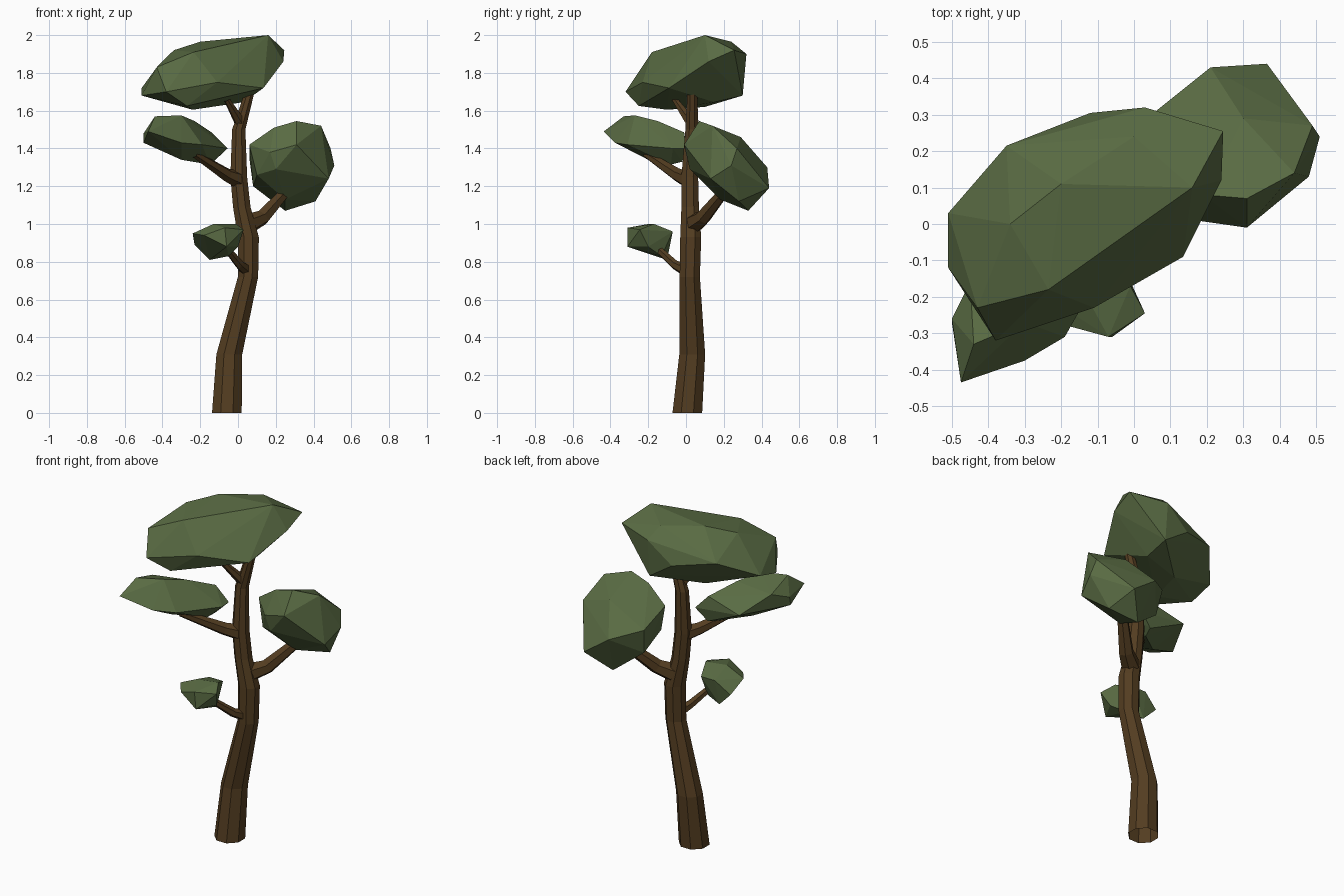
import bpy, bmesh, math
from mathutils import Vector


def material(name, rgb):
    m = bpy.data.materials.new(name)
    m.diffuse_color = (*rgb, 1)
    return m


BARK = material("brown bark", (0.088, 0.047, 0.015))
LEAF = material("olive green leaves", (0.100, 0.147, 0.056))


def finish(name, bm, mat):
    bmesh.ops.recalc_face_normals(bm, faces=bm.faces[:])
    me = bpy.data.meshes.new(name)
    bm.to_mesh(me)
    bm.free()
    me.materials.append(mat)
    ob = bpy.data.objects.new(name, me)
    bpy.context.collection.objects.link(ob)


def tube(name, path, sides, level=False):
    """Open faceted limb through (x, y, z, radius) stations; level keeps rings horizontal."""
    bm = bmesh.new()
    pts = [Vector(p[:3]) for p in path]
    rings = []
    for i, p in enumerate(path):
        d = pts[min(i + 1, len(pts) - 1)] - pts[max(i - 1, 0)]
        if level:
            u, v = Vector((1, 0, 0)), Vector((0, 1, 0))
        else:
            u = d.cross(Vector((0, 0, 1))).normalized()
            v = d.cross(u).normalized()
        ring = []
        for k in range(sides):
            a = math.tau * (k + 0.5) / sides
            ring.append(bm.verts.new(pts[i] + (u * math.cos(a) + v * math.sin(a)) * p[3]))
        rings.append(ring)
    for a, b in zip(rings, rings[1:]):
        for k in range(sides):
            n = (k + 1) % sides
            bm.faces.new((a[k], a[n], b[n], b[k]))
    finish(name, bm, BARK)


def clump(name, corners):
    """Faceted leaf mass wrapped around a few corner points."""
    bm = bmesh.new()
    for c in corners:
        bm.verts.new(c)
    res = bmesh.ops.convex_hull(bm, input=bm.verts[:])
    junk = {e for e in res["geom_interior"] + res["geom_unused"]
            if isinstance(e, bmesh.types.BMVert)}
    if junk:
        bmesh.ops.delete(bm, geom=list(junk), context='VERTS')
    finish(name, bm, LEAF)


# Trunk, swaying right then back to the middle
tube("trunk", [(-0.059, 0.007, 0, 0.085), (-0.046, 0.033, 0.31, 0.074),
               (0.053, 0.02, 0.72, 0.058), (0.055, 0.025, 0.93, 0.06),
               (0.02, 0.022, 1.09, 0.05), (0.004, 0.02, 1.25, 0.048),
               (0.004, 0.032, 1.50, 0.038), (0.065, 0.033, 1.71, 0.027)], 8, True)

# Branches, flared where they leave the trunk
tube("right_branch", [(0.055, 0.04, 1.0, 0.054), (0.13, 0.09, 1.035, 0.042),
                      (0.25, 0.20, 1.17, 0.03)], 6)
tube("left_branch", [(0.0, 0.01, 1.235, 0.046), (-0.06, -0.045, 1.26, 0.036),
                     (-0.23, -0.21, 1.37, 0.02)], 6)
tube("low_branch", [(0.045, 0.0, 0.755, 0.033), (0.01, -0.06, 0.785, 0.025),
                    (-0.06, -0.15, 0.87, 0.019)], 6)
tube("top_twig", [(0.01, 0.025, 1.54, 0.03), (-0.06, -0.06, 1.66, 0.016)], 6)

# Leaf clumps: upper corners first, then rim, then underside
clump("top_leaves", [
    (-0.34, 0, 1.92), (-0.2, 0.11, 1.965), (0.16, 0.1, 2.0), (0, 0.24, 1.965),
    (-0.235, -0.18, 1.91), (-0.43, -0.23, 1.83), (-0.35, 0.215, 1.82), (-0.12, 0.305, 1.78),
    (0.245, 0.255, 1.92), (0.03, 0.32, 1.90), (0.24, 0.12, 1.86), (-0.51, 0.03, 1.72),
    (-0.51, -0.12, 1.68), (-0.38, -0.32, 1.70), (-0.11, -0.23, 1.75), (0.135, -0.09, 1.72),
    (0.03, 0.30, 1.68), (-0.27, -0.25, 1.625), (-0.24, -0.1, 1.605), (-0.2, 0.1, 1.62),
    (0.03, 0.15, 1.645)])
clump("right_leaves", [
    (0.31, 0.07, 1.545), (0.19, 0.08, 1.51), (0.44, 0.14, 1.52), (0.3, 0.29, 1.46),
    (0.31, -0.01, 1.42), (0.17, 0.01, 1.38), (0.06, 0.11, 1.42), (0.06, 0.31, 1.35),
    (0.21, 0.43, 1.30), (0.365, 0.44, 1.19), (0.49, 0.27, 1.40), (0.51, 0.24, 1.31),
    (0.48, 0.13, 1.24), (0.1, 0.09, 1.26), (0.2, 0.02, 1.29), (0.08, 0.28, 1.2),
    (0.25, 0.18, 1.13), (0.41, 0.28, 1.12), (0.25, 0.33, 1.07)])
clump("left_leaves", [
    (-0.44, -0.33, 1.57), (-0.3, -0.27, 1.575), (-0.23, -0.15, 1.545), (-0.14, -0.01, 1.485),
    (-0.475, -0.435, 1.49), (-0.5, -0.26, 1.48), (-0.5, -0.27, 1.43), (-0.45, -0.16, 1.52),
    (-0.3, -0.375, 1.43), (-0.19, -0.31, 1.42), (-0.35, 0, 1.43), (-0.055, -0.07, 1.40),
    (-0.06, 0, 1.40), (-0.15, -0.08, 1.315), (-0.13, -0.02, 1.33), (-0.3, -0.2, 1.34)])
clump("small_leaves", [
    (-0.01, -0.17, 1.0), (-0.13, -0.2, 1.0), (-0.14, -0.07, 0.96), (-0.05, -0.07, 0.96),
    (-0.07, -0.31, 0.98), (0.03, -0.245, 0.97), (-0.24, -0.2, 0.95), (-0.23, -0.09, 0.89),
    (-0.18, -0.28, 0.94), (-0.06, -0.31, 0.88), (0, -0.2, 0.88), (-0.15, -0.1, 0.81),
    (-0.05, -0.13, 0.83)])
